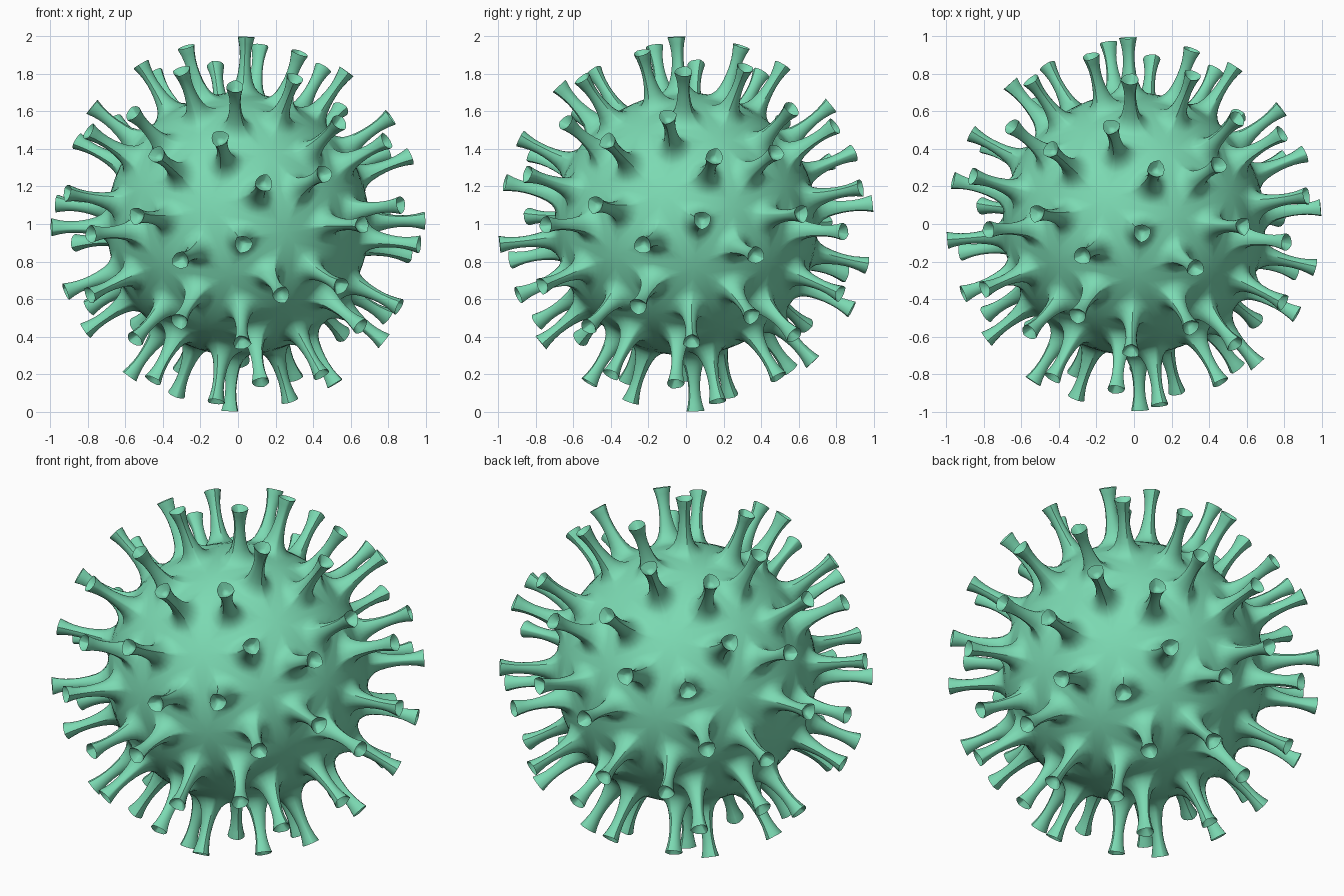
import bpy
import bmesh
from mathutils import Vector, Matrix

if "Cube" in bpy.data.objects:
    bpy.data.objects.remove(bpy.data.objects["Cube"])

BODY_R = 0.70
SEG = 8            # divisions per side of each triangular cell
# spike profile: (radius, height along the spike axis)
PROFILE = [(0.102, 0.694), (0.080, 0.708), (0.060, 0.731), (0.047, 0.762),
           (0.038, 0.80), (0.032, 0.845), (0.030, 0.885), (0.032, 0.925),
           (0.038, 0.963), (0.046, 0.995), (0.0465, 0.999), (0.042, 0.995),
           (0.022, 0.968)]
CUP_H = 0.955

# orientation of the icosahedral layout
zc = Vector((-0.071, -0.920, -0.385)).normalized()
xc = Vector((-0.295, -0.727, 0.620))
xc = (xc - zc * xc.dot(zc)).normalized()
yc = zc.cross(xc)
rot = Matrix((xc, yc, zc)).transposed()

# 80 triangular cells, one spike in each
base = bmesh.new()
bmesh.ops.create_icosphere(base, subdivisions=2, radius=1.0)
cells = [[(rot @ v.co).normalized() for v in f.verts] for f in base.faces]
base.free()


def build_cell(bm, tri):
    axis = (tri[0] + tri[1] + tri[2]).normalized()
    # cell outline on the body
    edge = []
    for i in range(3):
        a, b = tri[i], tri[(i + 1) % 3]
        edge += [a.lerp(b, k / SEG).normalized() * BODY_R for k in range(SEG)]
    # slightly triangular round cross-section
    offs = [p - axis * p.dot(axis) for p in edge]
    mean = sum(o.length for o in offs) / len(offs)
    unit = [o.normalized().lerp(o / mean, 0.22) for o in offs]

    rings = [edge]
    inner = [axis * PROFILE[0][1] + u * PROFILE[0][0] for u in unit]
    rings.append([p.lerp(q, 0.5).normalized() * BODY_R
                  for p, q in zip(edge, inner)])
    for r, h in PROFILE:
        rings.append([axis * h + u * r for u in unit])

    rows = [[bm.verts.new(p) for p in ring] for ring in rings]
    n = len(edge)
    for lo, hi in zip(rows, rows[1:]):
        for k in range(n):
            j = (k + 1) % n
            bm.faces.new((lo[k], lo[j], hi[j], hi[k]))
    # hollow tip
    mid = bm.verts.new(axis * CUP_H)
    for k in range(n):
        bm.faces.new((rows[-1][k], rows[-1][(k + 1) % n], mid))


bm = bmesh.new()
for tri in cells:
    build_cell(bm, tri)
bmesh.ops.remove_doubles(bm, verts=bm.verts, dist=0.0005)
bmesh.ops.recalc_face_normals(bm, faces=bm.faces)
bmesh.ops.translate(bm, verts=bm.verts, vec=(0, 0, 1))

mesh = bpy.data.meshes.new("spiked_sphere")
bm.to_mesh(mesh)
bm.free()
obj = bpy.data.objects.new("spiked_sphere", mesh)
bpy.context.collection.objects.link(obj)

mat = bpy.data.materials.new("mint_green")
mat.diffuse_color = (0.20, 0.70, 0.45, 1.0)
mat.use_nodes = True
mat.node_tree.nodes["Principled BSDF"].inputs["Base Color"].default_value = mat.diffuse_color
mesh.materials.append(mat)

bpy.context.view_layer.objects.active = obj
obj.select_set(True)
bpy.ops.object.shade_smooth_by_angle(angle=0.75)
